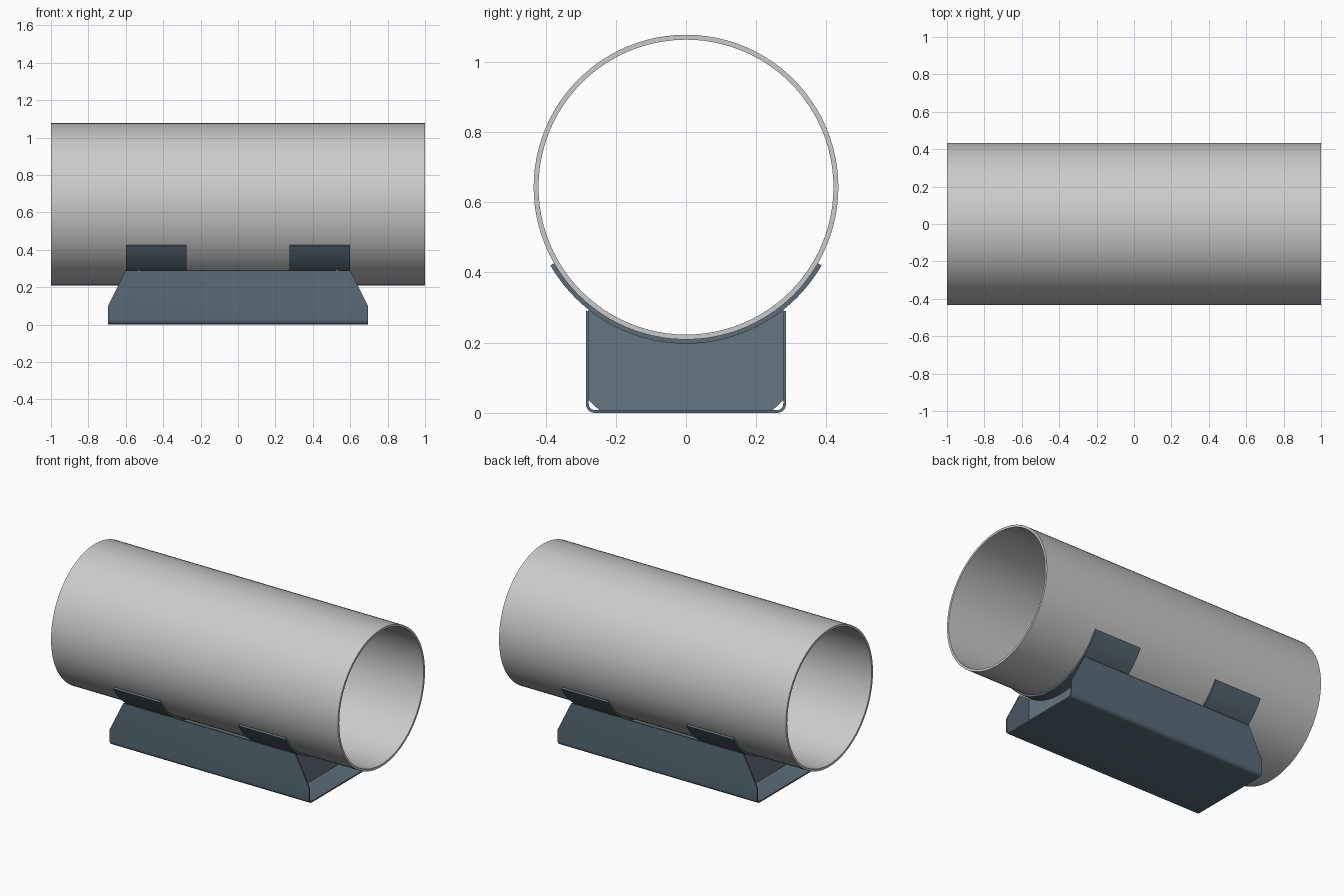
import bpy, bmesh
from math import sin, cos, pi, radians
from mathutils import Vector

if "Cube" in bpy.data.objects:
    bpy.data.objects.remove(bpy.data.objects["Cube"])

PIPE_Z, PIPE_R, WALL, PAD_R = 0.643, 0.434, 0.014, 0.446


def material(name, rgb):
    m = bpy.data.materials.new(name)
    m.diffuse_color = (*rgb, 1)
    m.use_nodes = True
    m.node_tree.nodes["Principled BSDF"].inputs["Base Color"].default_value = m.diffuse_color
    return m


steel = material("slate steel", (0.10, 0.15, 0.19))
rib_steel = material("rib steel", (0.13, 0.18, 0.22))


def arc(cy, cz, r, a0, a1, n):
    """Points on a YZ arc; the angle is measured from straight down."""
    return [(cy + r * sin(radians(a0 + (a1 - a0) * i / n)),
             cz - r * cos(radians(a0 + (a1 - a0) * i / n))) for i in range(n + 1)]


def extrude(name, profile, x0, x1, mat=None, cuts=()):
    """Extrude a closed YZ profile along x, then trim it with planes."""
    bm = bmesh.new()
    face = bm.faces.new([bm.verts.new((x0, y, z)) for y, z in profile])
    ext = bmesh.ops.extrude_face_region(bm, geom=[face])["geom"]
    bmesh.ops.translate(bm, vec=(x1 - x0, 0, 0),
                        verts=[v for v in ext if isinstance(v, bmesh.types.BMVert)])
    for co, no in cuts:
        res = bmesh.ops.bisect_plane(bm, geom=bm.verts[:] + bm.edges[:] + bm.faces[:],
                                     plane_co=co, plane_no=no, clear_outer=True)
        edges = [e for e in res["geom_cut"] if isinstance(e, bmesh.types.BMEdge)]
        bmesh.ops.holes_fill(bm, edges=edges)
    bmesh.ops.recalc_face_normals(bm, faces=bm.faces)
    return finish(name, bm, mat)


def finish(name, bm, mat):
    me = bpy.data.meshes.new(name)
    bm.to_mesh(me)
    bm.free()
    ob = bpy.data.objects.new(name, me)
    bpy.context.collection.objects.link(ob)
    if mat:
        me.materials.append(mat)
    bpy.ops.object.select_all(action='DESELECT')
    ob.select_set(True)
    bpy.context.view_layer.objects.active = ob
    bpy.ops.object.shade_smooth_by_angle(angle=radians(30))
    return ob


# Pipe: four rings joined into a hollow tube
bm = bmesh.new()
N = 96
rings = [[bm.verts.new((x, r * sin(2 * pi * i / N), PIPE_Z - r * cos(2 * pi * i / N)))
          for i in range(N)]
         for x, r in ((-1, PIPE_R), (1, PIPE_R), (1, PIPE_R - WALL), (-1, PIPE_R - WALL))]
for k in range(4):
    a, b = rings[k], rings[(k + 1) % 4]
    for i in range(N):
        j = (i + 1) % N
        bm.faces.new((a[i], a[j], b[j], b[i]))
bmesh.ops.recalc_face_normals(bm, faces=bm.faces)
finish("pipe", bm, None)

# Base channel: folded U section, flange ends cut on a slope
W, T, TOP, R = 0.285, 0.008, 0.29, 0.025
outer = [(-W, TOP)] + arc(-W + R, R, R, -90, 0, 6) + arc(W - R, R, R, 0, 90, 6) + [(W, TOP)]
inner = ([(W - T, TOP)] + arc(W - R, R, R - T, 90, 0, 6)
         + arc(-W + R, R, R - T, 0, -90, 6) + [(-W + T, TOP)])
slopes = [(Vector((s * 0.695, 0, 0.10)), Vector((s * 0.19, 0, 0.095))) for s in (-1, 1)]
extrude("base_channel", outer + inner, -0.695, 0.695, steel, slopes)

# Wear pads and support ribs at both ends
pad = arc(0, PIPE_Z, PAD_R, -60, 60, 40) + arc(0, PIPE_Z, PIPE_R, 60, -60, 40)
yi = W - T
edge = 38.4
rib = ([(-yi, TOP), (-yi, 0.036), (-yi + 0.03, T), (yi - 0.03, T), (yi, 0.036), (yi, TOP)]
       + arc(0, PIPE_Z, PAD_R, edge, -edge, 28))
for s, side in ((-1, "left"), (1, "right")):
    extrude(f"wear_pad_{side}", pad, s * 0.275, s * 0.60, steel)
    extrude(f"support_rib_{side}", rib, s * 0.525, s * 0.535, rib_steel)
